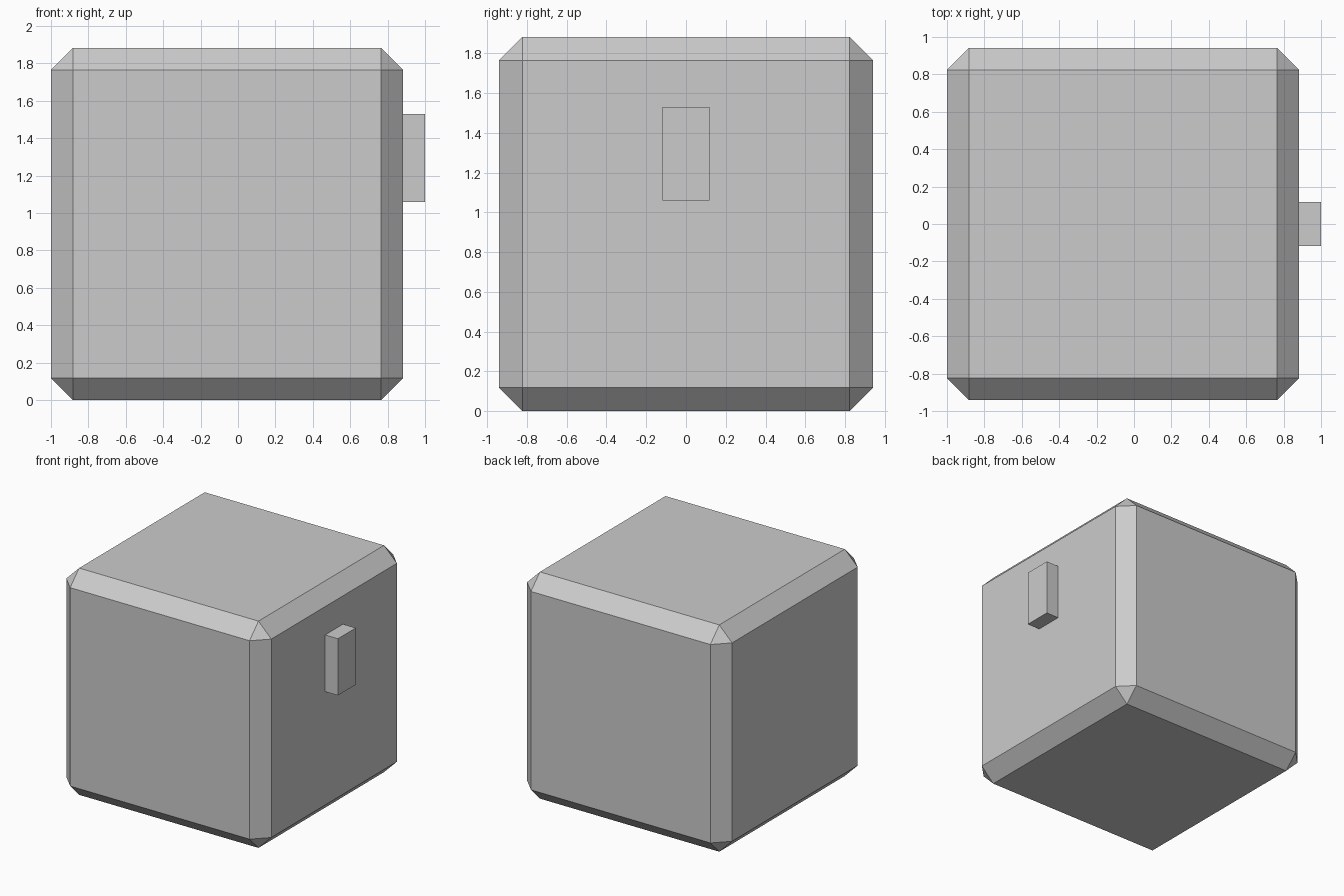
import bpy

if "Cube" in bpy.data.objects:
    bpy.data.objects.remove(bpy.data.objects["Cube"])

U = 2 / 17  # model is built on a 17-unit grid


def box(name, lo, hi):
    """Axis-aligned box between two corners, given in grid units."""
    size = [(b - a) * U for a, b in zip(lo, hi)]
    centre = [(a + b) / 2 * U for a, b in zip(lo, hi)]
    bpy.ops.mesh.primitive_cube_add(size=1, location=centre)
    ob = bpy.context.object
    ob.name = name
    ob.scale = size
    bpy.ops.object.transform_apply(location=False, rotation=False, scale=True)
    return ob


# Cube body with single-segment chamfers on every edge
body = box("body", (-8.5, -8, 0), (7.5, 8, 16))
bevel = body.modifiers.new("chamfer", 'BEVEL')
bevel.width = U
bevel.segments = 1
bevel.limit_method = 'NONE'

# Small handle block on the right side
box("handle", (7.5, -1, 9), (8.5, 1, 13))
